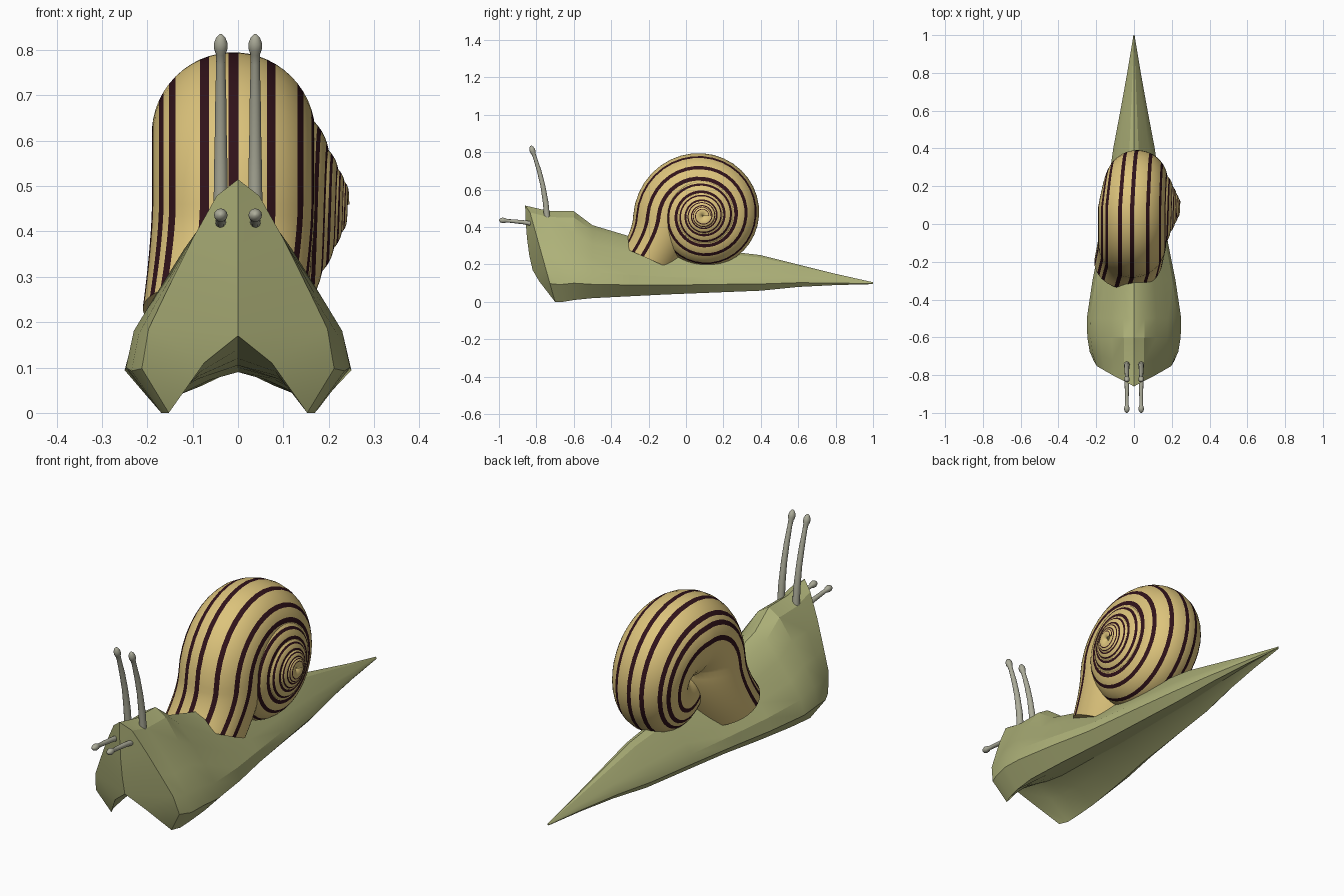
import bpy, bmesh, math
from mathutils import Vector as V

if "Cube" in bpy.data.objects:
    bpy.data.objects.remove(bpy.data.objects["Cube"])


def material(name, rgb):
    m = bpy.data.materials.new(name)
    m.diffuse_color = (*rgb, 1)
    m.use_nodes = True
    m.node_tree.nodes["Principled BSDF"].inputs["Base Color"].default_value = m.diffuse_color
    return m


SKIN = material("skin", (0.42, 0.44, 0.19))
TAN = material("shell_tan", (0.72, 0.55, 0.20))
DARK = material("shell_band", (0.03, 0.006, 0.01))
GREY = material("tentacle_grey", (0.41, 0.41, 0.32))


def loft(name, rings, mats, bands=(), cap_start=True, angle=40, extra=None):
    """Skin closed rings; faces whose index is in bands take material 1."""
    bm = bmesh.new()
    vs = [[bm.verts.new(p) for p in r] for r in rings]
    n = len(rings[0])
    for a, b in zip(vs, vs[1:]):
        for i in range(n):
            j = (i + 1) % n
            f = bm.faces.new((a[i], a[j], b[j], b[i]))
            f.material_index = 1 if i in bands else 0
    if cap_start:
        bm.faces.new(vs[0])
    bm.faces.new(vs[-1])
    if extra:
        extra(bm, vs)
    bmesh.ops.recalc_face_normals(bm, faces=bm.faces)
    me = bpy.data.meshes.new(name)
    bm.to_mesh(me)
    bm.free()
    for m in mats:
        me.materials.append(m)
    ob = bpy.data.objects.new(name, me)
    bpy.context.collection.objects.link(ob)
    bpy.ops.object.select_all(action='DESELECT')
    ob.select_set(True)
    bpy.context.view_layer.objects.active = ob
    bpy.ops.object.shade_smooth_by_angle(angle=math.radians(angle))
    return ob


# Body: half section (fraction of width, fraction of height), apex to foot edge
HALF = [(0, 1), (.22, .93), (.48, .74), (.72, .54), (.93, .36), (1, .19), (.72, 0)]
# y, forward lean, top z, half width, foot z, underside centre z
STATIONS = [
    (-.70, -.28, .515, .212, .00, .17),
    (-.66, -.16, .487, .235, .00, .14),
    (-.60, 0, .485, .247, .01, .12),
    (-.50, 0, .41, .250, .02, .105),
    (-.30, 0, .35, .220, .03, .10),
    (-.10, 0, .30, .180, .04, .09),
    (.15, 0, .28, .145, .05, .09),
    (.40, 0, .25, .110, .06, .09),
    (.60, 0, .20, .072, .08, .10),
    (.80, 0, .15, .036, .09, .105),
    (1.0, 0, .105, .003, .095, .10)]


def body_ring(y, lean, zt, w, zb, zc):
    half = [(u * w, zb + v * (zt - zb)) for u, v in HALF]
    half += [(.35 * w, zb + .65 * (zc - zb)), (0, zc)]
    pts = [V((x, y + lean * z, z)) for x, z in half]
    return pts + [V((-p.x, p.y, p.z)) for p in pts[-2:0:-1]]


rings = [body_ring(*s) for s in STATIONS]
rings[0][0].y = -.86
rings[0][7].y = rings[0][9].y = -.785
rings[0][8].y = -.82


def face_cap(bm, vs):
    # bulging front of the head, with a raised centre line
    r = vs[0]
    mid = [r[0]] + [bm.verts.new(p) for p in
                    ((0, -.857, .43), (0, -.85, .34), (0, -.838, .25))] + [r[8]]
    for s in (1, -1):
        p = [r[(s * k) % 16] for k in range(9)]
        bm.faces.new((p[0], p[1], mid[1]))
        for k in (1, 2, 3):
            bm.faces.new((p[k], p[k + 1], mid[k + 1], mid[k]))
        bm.faces.new((p[4], p[5], p[7], p[8]))
        bm.faces.new((p[5], p[6], p[7]))


loft("body", rings, [SKIN], cap_start=False, angle=22, extra=face_cap)

# Shell: coiled tube that shrinks towards the apex on the +x side
M = 52
BANDS = {i % M for i in (0, 4, 8, 11, -3, -7, -9, -12)}
GROWTH = -math.log(.65) / (2 * math.pi)
AXIS = V((0, .09, .46))


def shell_ring(c, radial, width):
    out = []
    for i in range(M):
        a = 2 * math.pi * (i - .5) / M
        out.append(c + radial * math.cos(a) + V((width * math.sin(a), 0, 0)))
    return out


rings = []
for d in range(180 - 1620, 181, 10):
    t = math.radians(d)
    g = math.exp(GROWTH * (t - math.pi / 2))
    gc = min(g, 1)
    e = V((0, math.cos(t), math.sin(t)))
    a = .18 * gc
    c = AXIS + e * (.335 * g - a) + V((.26 - .27 * gc, 0, 0))
    rings.append(shell_ring(c, e * a, a))
# mouth of the shell flaring down onto the body
c0, e0 = c.copy(), e * a
c1, e1 = V((-.03, -.2, .23)), V((0, -.145, .065))
for k in range(1, 9):
    t = k / 8
    c = c0.lerp(c1, t ** 1.5)
    c.z = c0.z + (c1.z - c0.z) * t
    rings.append(shell_ring(c, e0.lerp(e1, t ** 1.3), .18))
loft("shell", rings, [TAN, DARK], BANDS)


# Tentacles: tapered stalk ending in a small bulb
def tentacle(name, x, path):
    pts = [V((x, y, z)) for y, z, r in path]
    rings = []
    for i, (y, z, r) in enumerate(path):
        t = (pts[min(i + 1, len(pts) - 1)] - pts[max(i - 1, 0)]).normalized()
        n = t.cross(V((1, 0, 0)))
        rings.append([pts[i] + r * (V((math.cos(a), 0, 0)) + n * math.sin(a))
                      for a in (2 * math.pi * k / 12 for k in range(12))])
    loft(name, rings, [GREY], angle=50)


UPPER = [(-.742, .44, .016), (-.75, .53, .015), (-.765, .62, .013),
         (-.785, .70, .012), (-.807, .77, .010), (-.815, .792, .011),
         (-.819, .803, .015), (-.823, .815, .015), (-.827, .828, .010), (-.829, .835, .003)]
LOWER = [(-.82, .418, .012), (-.87, .426, .011), (-.92, .431, .010),
         (-.958, .434, .009), (-.968, .435, .013), (-.98, .436, .015),
         (-.992, .436, .011), (-1.0, .437, .003)]
for side, s in (("left", -1), ("right", 1)):
    tentacle("upper_tentacle_" + side, s * .038, UPPER)
    tentacle("lower_tentacle_" + side, s * .038, LOWER)
